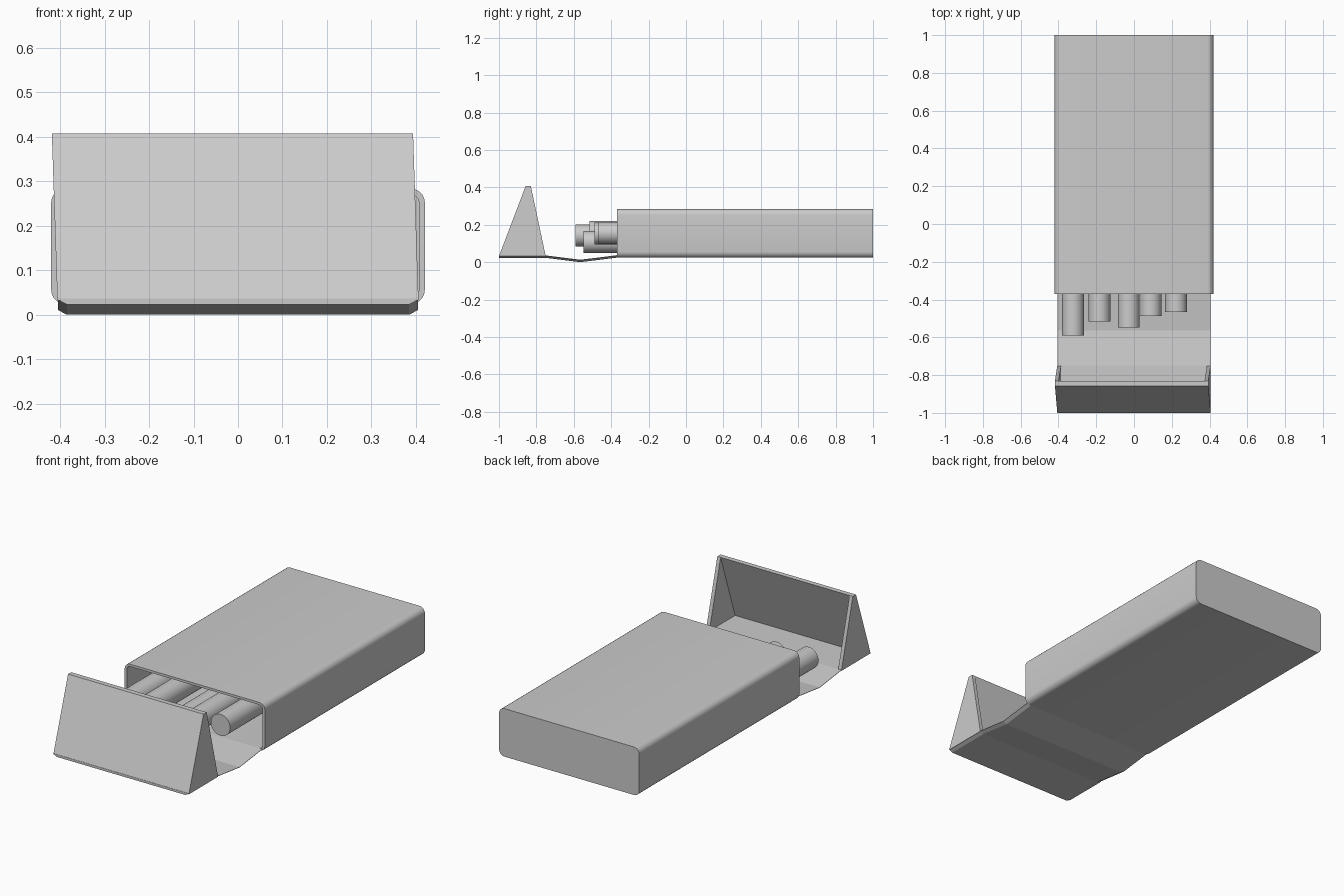
import bpy, bmesh, math

if "Cube" in bpy.data.objects:
    bpy.data.objects.remove(bpy.data.objects["Cube"])


def loft(name, rings, shear=0.0):
    """Join equal-length rings of points into a closed solid with capped ends."""
    bm = bmesh.new()
    loops = [[bm.verts.new((x - shear * (z - 0.03), y, z)) for x, y, z in r] for r in rings]
    n = len(loops[0])
    for a, b in zip(loops, loops[1:]):
        for i in range(n):
            j = (i + 1) % n
            bm.faces.new((a[i], a[j], b[j], b[i]))
    bm.faces.new(loops[0])
    bm.faces.new(loops[-1])
    bmesh.ops.recalc_face_normals(bm, faces=bm.faces)
    mesh = bpy.data.meshes.new(name)
    bm.to_mesh(mesh)
    bm.free()
    obj = bpy.data.objects.new(name, mesh)
    bpy.context.collection.objects.link(obj)
    return obj


def smooth(obj, angle=30):
    bpy.ops.object.select_all(action='DESELECT')
    obj.select_set(True)
    bpy.context.view_layer.objects.active = obj
    bpy.ops.object.shade_smooth_by_angle(angle=math.radians(angle))


def rounded_ring(y, half, z0, z1, r, seg=5):
    pts = []
    corners = [(half - r, z1 - r), (r - half, z1 - r), (r - half, z0 + r), (half - r, z0 + r)]
    for k, (cx, cz) in enumerate(corners):
        for s in range(seg + 1):
            a = math.pi / 2 * (k + s / seg)
            pts.append((cx + r * math.cos(a), y, cz + r * math.sin(a)))
    return pts


def prism(name, profile, x0, x1, shear=0.0):
    return loft(name, [[(x, y, z) for y, z in profile] for x in (x0, x1)], shear)


# Hollow sleeve, open at the front
OPEN, T = -0.37, 0.013
smooth(loft("sleeve", [
    rounded_ring(1.0, 0.42, 0.024, 0.284, 0.032),
    rounded_ring(OPEN, 0.42, 0.024, 0.284, 0.032),
    rounded_ring(OPEN, 0.42 - T, 0.024 + T, 0.284 - T, 0.02),
    rounded_ring(1.0 - T, 0.42 - T, 0.024 + T, 0.284 - T, 0.02)]))

# Creased flap joining sleeve and lid
section = [(-0.405, 0.011), (-0.385, 0), (0.385, 0), (0.405, 0.011), (0.405, T), (-0.405, T)]
path = [(OPEN, 0.024), (-0.565, 0.0), (-0.75, 0.023), (-1.0, 0.023)]
loft("hinge_flap", [[(x, y, z + dz) for x, dz in section] for y, z in path])

# Folded-back lid, leaning slightly to one side
SHEAR = 0.033
prism("lid_front", [(-1.0, 0.032), (-0.857, 0.408), (-0.83, 0.408), (-0.973, 0.032)],
      -0.406, 0.406, SHEAR)
side = [(-0.973, 0.032), (-0.83, 0.408), (-0.75, 0.032)]
for label, x0, x1 in (("left", -0.406, -0.386), ("right", 0.386, 0.406)):
    prism("lid_side_" + label, side, x0, x1, SHEAR)

# Rods sliding out of the sleeve: x, front end y, centre z
LENGTH = 1.3
rods = [(-0.323, -0.59, 0.143), (-0.183, -0.515, 0.162), (-0.028, -0.547, 0.108),
        (0.088, -0.488, 0.153), (0.222, -0.467, 0.155)]
for i, (x, y, z) in enumerate(rods, 1):
    bpy.ops.mesh.primitive_cylinder_add(vertices=32, radius=0.058, depth=LENGTH,
                                        location=(x, y + LENGTH / 2, z),
                                        rotation=(math.pi / 2, 0, 0))
    bpy.context.object.name = f"rod_{i}"
    smooth(bpy.context.object)
